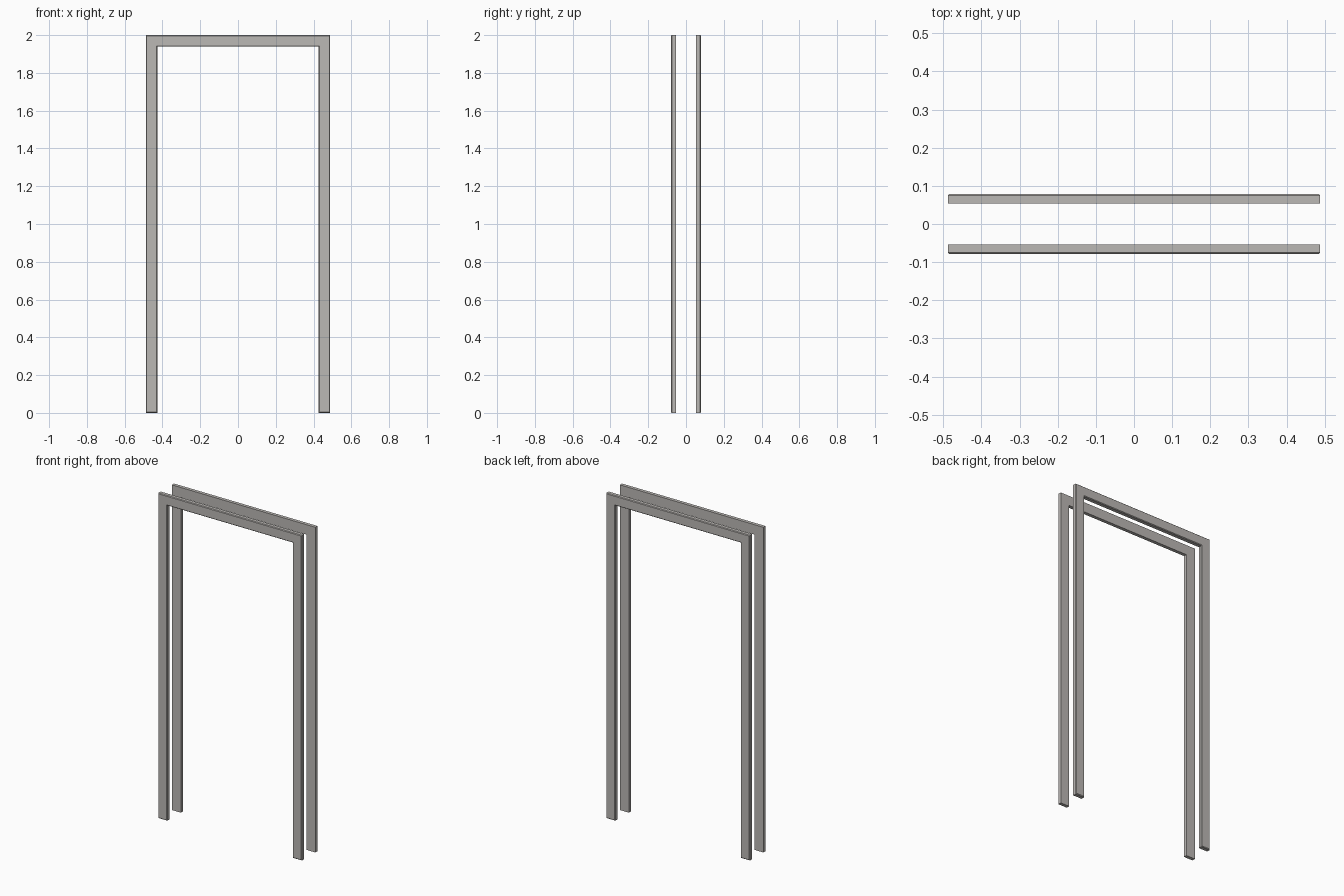
import bpy
import bmesh

cube = bpy.data.objects.get("Cube")
if cube:
    bpy.data.objects.remove(cube, do_unlink=True)

# Painted trim colour
paint = bpy.data.materials.new("warm_grey_paint")
paint.use_nodes = True
colour = (0.5, 0.48, 0.46, 1)
paint.diffuse_color = colour
paint.node_tree.nodes["Principled BSDF"].inputs["Base Color"].default_value = colour

HALF, WIDTH, HEIGHT = 0.488, 0.061, 2.0
INNER_Y, OUTER_Y, CHAMFER = 0.054, 0.079, 0.004


def casing(name, side):
    """U-shaped door trim with its exposed face on the given y side."""
    inner, lintel = HALF - WIDTH, HEIGHT - WIDTH
    outline = [(-HALF, 0), (-HALF, HEIGHT), (HALF, HEIGHT), (HALF, 0),
               (inner, 0), (inner, lintel), (-inner, lintel), (-inner, 0)]
    bm = bmesh.new()
    face = bm.faces.new([bm.verts.new((x, side * INNER_Y, z)) for x, z in outline])
    grown = bmesh.ops.extrude_face_region(bm, geom=[face], use_keep_orig=True)["geom"]
    verts = [g for g in grown if isinstance(g, bmesh.types.BMVert)]
    bmesh.ops.translate(bm, verts=verts, vec=(0, side * (OUTER_Y - INNER_Y), 0))
    # Eased edge around the exposed face
    rim = [e for e in bm.edges if all(abs(v.co.y) > OUTER_Y - 0.001 for v in e.verts)]
    bmesh.ops.bevel(bm, geom=rim, offset=CHAMFER, segments=1, affect='EDGES')
    bmesh.ops.recalc_face_normals(bm, faces=bm.faces)
    mesh = bpy.data.meshes.new(name)
    bm.to_mesh(mesh)
    bm.free()
    mesh.materials.append(paint)
    bpy.context.collection.objects.link(bpy.data.objects.new(name, mesh))


# Matching trims on both sides of the opening
casing("front_door_casing", -1)
casing("back_door_casing", 1)
